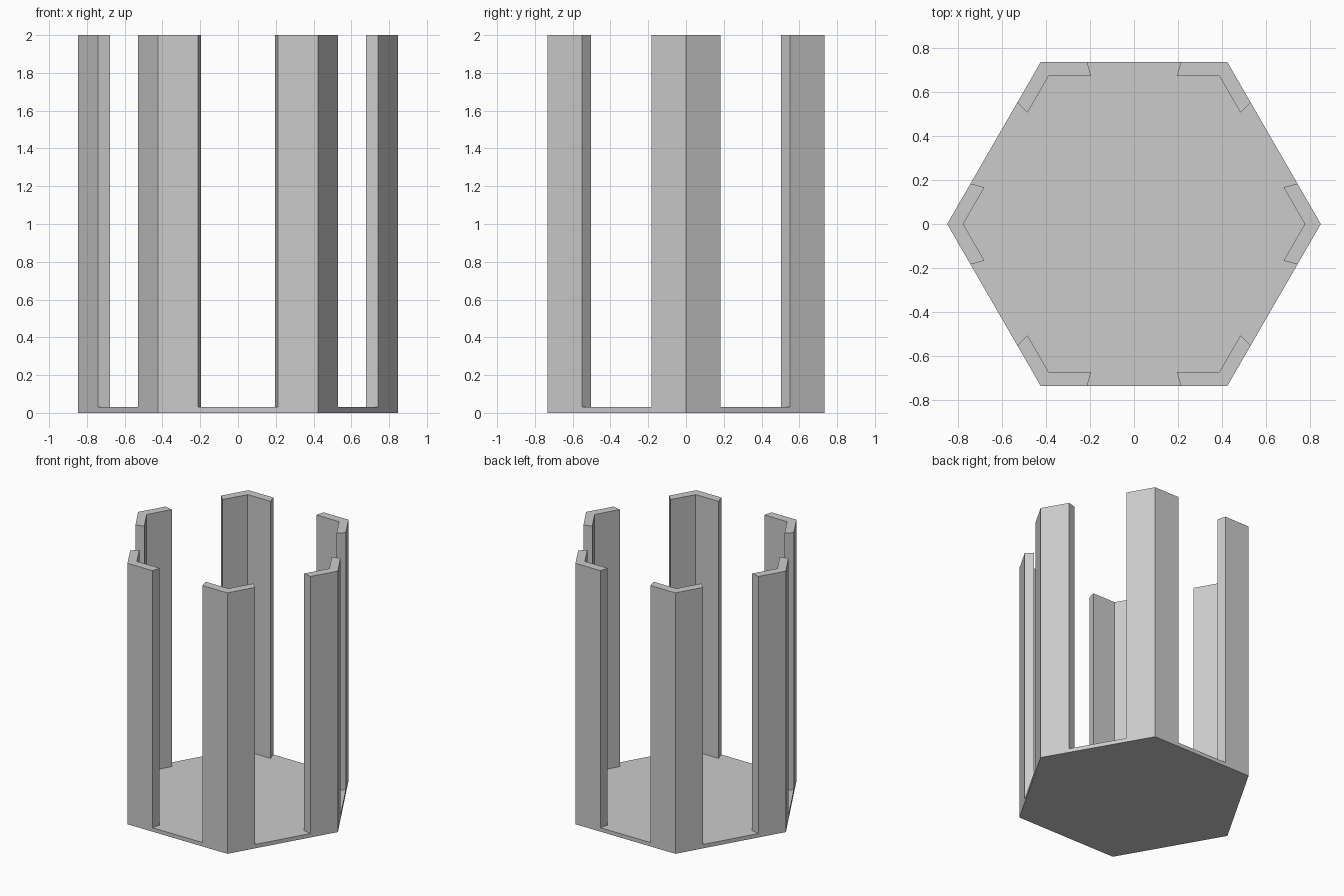
import bpy
import bmesh
from math import cos, radians, sin
from mathutils import Matrix, Vector

if "Cube" in bpy.data.objects:
    bpy.data.objects.remove(bpy.data.objects["Cube"], do_unlink=True)

RADIUS = 0.847          # hexagon corner radius
APOTHEM = RADIUS * cos(radians(30))
WALL = 0.063            # post wall thickness
FLOOR = 0.03            # floor plate thickness
HEIGHT = 2.0
GAP_OUT, GAP_IN = 0.212, 0.195   # half width of each opening, outside and inside

grey = bpy.data.materials.new("plain grey")
grey.use_nodes = True
COLOUR = (0.6, 0.6, 0.6, 1)
grey.diffuse_color = COLOUR
grey.node_tree.nodes["Principled BSDF"].inputs["Base Color"].default_value = COLOUR


def prism(name, outline, bottom, top):
    """Extrude a flat outline upward from bottom to top."""
    bm = bmesh.new()
    face = bm.faces.new([bm.verts.new((p.x, p.y, bottom)) for p in outline])
    new = bmesh.ops.extrude_face_region(bm, geom=[face])["geom"]
    verts = [v for v in new if isinstance(v, bmesh.types.BMVert)]
    bmesh.ops.translate(bm, verts=verts, vec=(0, 0, top - bottom))
    bmesh.ops.recalc_face_normals(bm, faces=bm.faces)
    mesh = bpy.data.meshes.new(name)
    bm.to_mesh(mesh)
    bm.free()
    mesh.materials.append(grey)
    obj = bpy.data.objects.new(name, mesh)
    bpy.context.collection.objects.link(obj)
    return obj


def on_side(distance, along):
    """Point on the side next to the +x corner, measured from its middle."""
    a = radians(30)
    return Vector((distance * cos(a) + along * sin(a),
                   distance * sin(a) - along * cos(a)))


# Hexagonal floor plate
corners = [Vector((RADIUS * cos(radians(60 * i)), RADIUS * sin(radians(60 * i))))
           for i in range(6)]
prism("floor_plate", corners, 0, FLOOR)

# Angled corner post outline, mirrored about the x axis
outer = on_side(APOTHEM, GAP_OUT)
inner = on_side(APOTHEM - WALL, GAP_IN)
inner_corner = Vector(((APOTHEM - WALL) / cos(radians(30)), 0))
flip = lambda p: Vector((p.x, -p.y))
post = [Vector((RADIUS, 0)), outer, inner, inner_corner, flip(inner), flip(outer)]

# One post at each corner
names = ["left", "back_left", "back_right", "right", "front_right", "front_left"]
for i, name in enumerate(names):
    turn = Matrix.Rotation(radians(60 * i), 2)
    prism(name + "_post", [turn @ p for p in post], FLOOR, HEIGHT)
